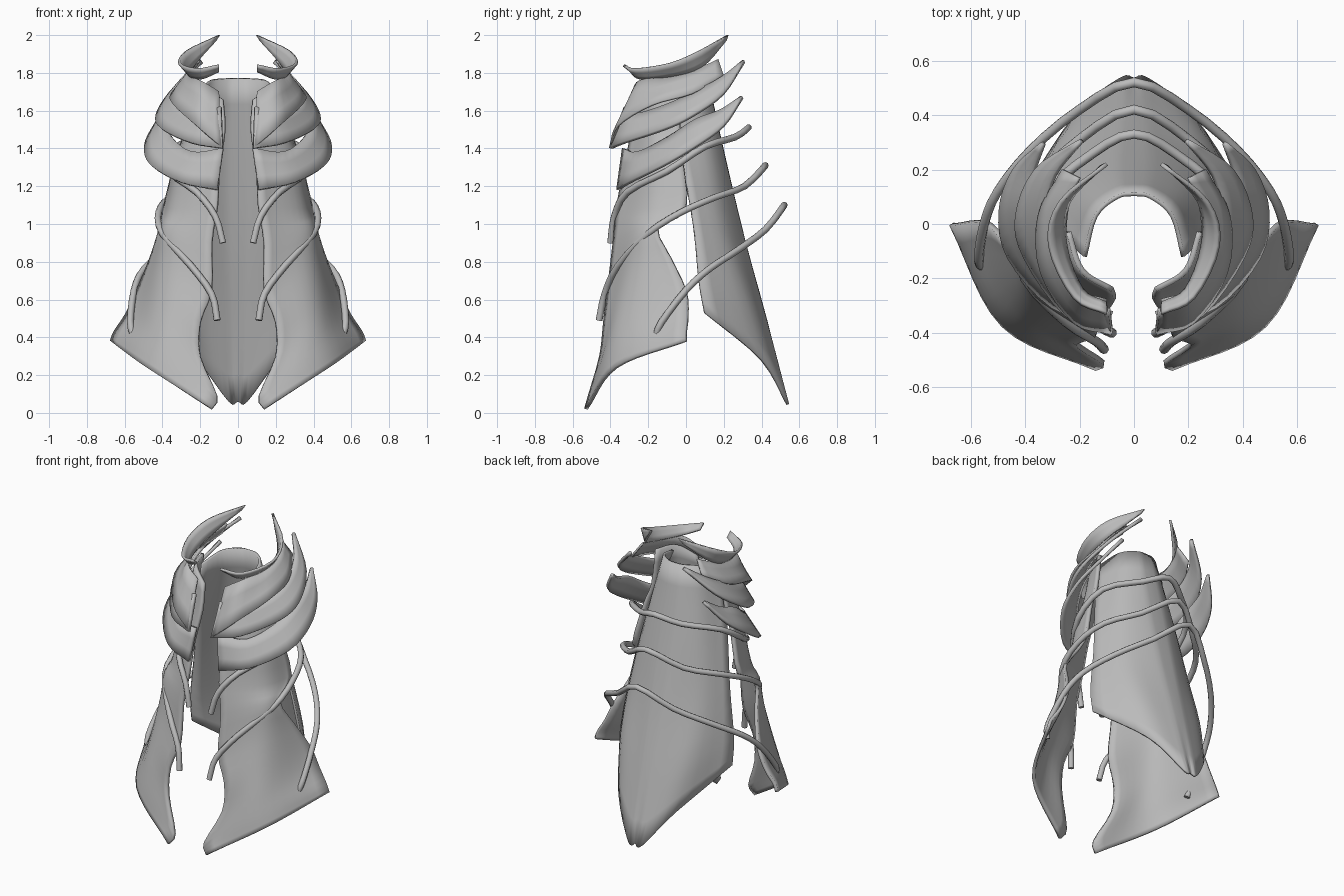
import bpy
from mathutils import Vector

cube = bpy.data.objects.get("Cube")
if cube:
    bpy.data.objects.remove(cube, do_unlink=True)

# One plain metal colour for the whole armour
metal = bpy.data.materials.new("grey metal")
metal.use_nodes = True
colour = (0.5, 0.5, 0.5, 1)
metal.diffuse_color = colour
metal.node_tree.nodes["Principled BSDF"].inputs["Base Color"].default_value = colour


def smooth_path(points, steps):
    """Return a curve that passes through every given point."""
    points = [Vector(point) for point in points]
    padded = [points[0] * 2 - points[1]] + points + [points[-1] * 2 - points[-2]]
    result = []
    for before, start, end, after in zip(padded, padded[1:], padded[2:], padded[3:]):
        for step in range(steps):
            t = step / steps
            leave, arrive = (end - before) / 2, (after - start) / 2
            result.append(start + leave * t
                          + (3 * (end - start) - 2 * leave - arrive) * t * t
                          + (2 * (start - end) + leave + arrive) * t * t * t)
    result.append(points[-1])
    return result


def finish(obj, angle=0.7):
    bpy.ops.object.select_all(action="DESELECT")
    obj.select_set(True)
    bpy.context.view_layer.objects.active = obj
    bpy.ops.object.shade_smooth_by_angle(angle=angle)


def sheet(name, rows, thickness, across=4, along=3):
    """Loft a curved plate through rows of points and mirror it."""
    lines = [smooth_path(row, across) for row in rows]
    columns = [smooth_path(column, along) for column in zip(*lines)]
    height = len(columns[0])
    verts = [point for column in columns for point in column]
    faces = []
    for i in range(len(columns) - 1):
        for j in range(height - 1):
            corner = i * height + j
            faces.append((corner, corner + height, corner + height + 1, corner + 1))
    mesh = bpy.data.meshes.new(name)
    mesh.from_pydata(verts, [], faces)
    # Keep the midline exactly on the mirror plane
    for vert in mesh.vertices:
        if abs(vert.co.x) < 0.001:
            vert.co.x = 0
    mesh.materials.append(metal)
    obj = bpy.data.objects.new(name, mesh)
    bpy.context.collection.objects.link(obj)
    finish(obj)
    mirror = obj.modifiers.new("mirror", "MIRROR")
    mirror.use_clip = True
    solid = obj.modifiers.new("thickness", "SOLIDIFY")
    solid.thickness = thickness
    solid.offset = 0
    # Mirror and thicken before the edge sharpening
    obj.modifiers.move(obj.modifiers.find("mirror"), 0)
    obj.modifiers.move(obj.modifiers.find("thickness"), 1)
    return obj


def tube(name, half, radius=0.018):
    """Sweep a round rod through a half path and its reflection."""
    other = [(-x, y, z) for x, y, z in reversed(half[:-1])]
    path = smooth_path(half + other, 3)
    curve = bpy.data.curves.new(name, "CURVE")
    curve.dimensions = "3D"
    curve.bevel_depth = radius
    curve.bevel_resolution = 2
    curve.use_fill_caps = True
    spline = curve.splines.new("POLY")
    spline.points.add(len(path) - 1)
    for target, point in zip(spline.points, path):
        target.co = (*point, 1)
    spline.use_smooth = True
    curve.materials.append(metal)
    obj = bpy.data.objects.new(name, curve)
    bpy.context.collection.objects.link(obj)


# Back panel: rows run from the centre line to the side edge, bottom to top
sheet("back_panel", [
    [(0, .53, .06), (.05, .53, .06), (.21, .4, .28), (.41, .1, .53)],
    [(0, .42, .5), (.07, .41, .5), (.25, .31, .6), (.4, .07, .7)],
    [(0, .31, .9), (.08, .3, .9), (.25, .2, .95), (.35, .04, 1)],
    [(0, .2, 1.36), (.08, .19, 1.36), (.2, .12, 1.36), (.28, -.03, 1.37)],
    [(0, .11, 1.77), (.06, .1, 1.77), (.14, .03, 1.76), (.18, -.12, 1.72)],
], 0.015)

# Front panels: rows run from the front opening to the rear edge
sheet("front_panels", [
    [(.14, -.53, .02), (.48, -.37, .24), (.67, 0, .38)],
    [(.11, -.51, .09), (.45, -.37, .32), (.65, 0, .43)],
    [(.2, -.45, .3), (.43, -.34, .45), (.59, .01, .52)],
    [(.2, -.43, .48), (.41, -.3, .6), (.53, 0, .65)],
    [(.14, -.41, .65), (.37, -.27, .8), (.46, -.08, .82)],
    [(.14, -.38, .9), (.35, -.25, .97), (.41, -.15, .98)],
    [(.11, -.36, 1.1), (.33, -.2, 1.08), (.39, 0, 1.08)],
    [(.1, -.32, 1.3), (.28, -.18, 1.35), (.32, -.02, 1.36)],
    [(.07, -.28, 1.5), (.23, -.18, 1.5), (.27, -.03, 1.5)],
    [(.08, -.24, 1.66), (.19, -.17, 1.73), (.24, -.03, 1.74)],
], 0.02, across=6)

# Collar blades: an outer rim and an inner edge, front tip to rear tip
sheet("top_blade", [
    [(.1, -.33, 1.84), (.22, -.27, 1.82), (.31, -.08, 1.85), (.27, .08, 1.92), (.1, .22, 2)],
    [(.1, -.29, 1.81), (.19, -.24, 1.77), (.25, -.08, 1.78), (.24, .08, 1.83), (.12, .21, 1.97)],
], 0.015)
sheet("collar_wall", [
    [(.1, -.28, 1.7), (.2, -.24, 1.76), (.25, -.08, 1.78), (.24, .08, 1.83), (.2, .17, 1.87)],
    [(.09, -.4, 1.41), (.22, -.36, 1.52), (.34, -.18, 1.63), (.35, .03, 1.69), (.26, .2, 1.78)],
], 0.012)
sheet("middle_blade", [
    [(.08, -.4, 1.4), (.25, -.33, 1.43), (.4, -.12, 1.5), (.43, .03, 1.57),
     (.36, .2, 1.69), (.2, .31, 1.86)],
    [(.09, -.32, 1.62), (.2, -.27, 1.58), (.3, -.1, 1.63), (.32, .05, 1.7),
     (.29, .18, 1.77), (.19, .3, 1.86)],
], 0.02)
sheet("lower_blade", [
    [(.11, -.36, 1.18), (.3, -.3, 1.22), (.46, -.12, 1.31), (.49, .05, 1.41),
     (.44, .2, 1.52), (.34, .3, 1.67)],
    [(.08, -.33, 1.4), (.24, -.25, 1.38), (.35, -.09, 1.46), (.38, .05, 1.55),
     (.37, .18, 1.6), (.33, .29, 1.67)],
], 0.02)

# Hoops: from the front tip round the side to the middle of the back
tube("upper_hoop", [(.08, -.4, .9), (.12, -.38, 1.04), (.22, -.31, 1.17), (.36, -.1, 1.28),
                    (.33, .1, 1.41), (.15, .26, 1.46), (0, .33, 1.51)])
tube("middle_hoop", [(.11, -.46, .49), (.14, -.43, .63), (.25, -.36, .78), (.4, -.2, .95),
                     (.42, -.03, 1.06), (.36, .15, 1.14), (.2, .31, 1.2), (0, .42, 1.31)])
tube("lower_hoop", [(.55, -.16, .4), (.57, -.13, .48), (.55, 0, .65), (.5, .12, .76),
                    (.38, .27, .86), (.2, .42, .97), (0, .52, 1.1)])
